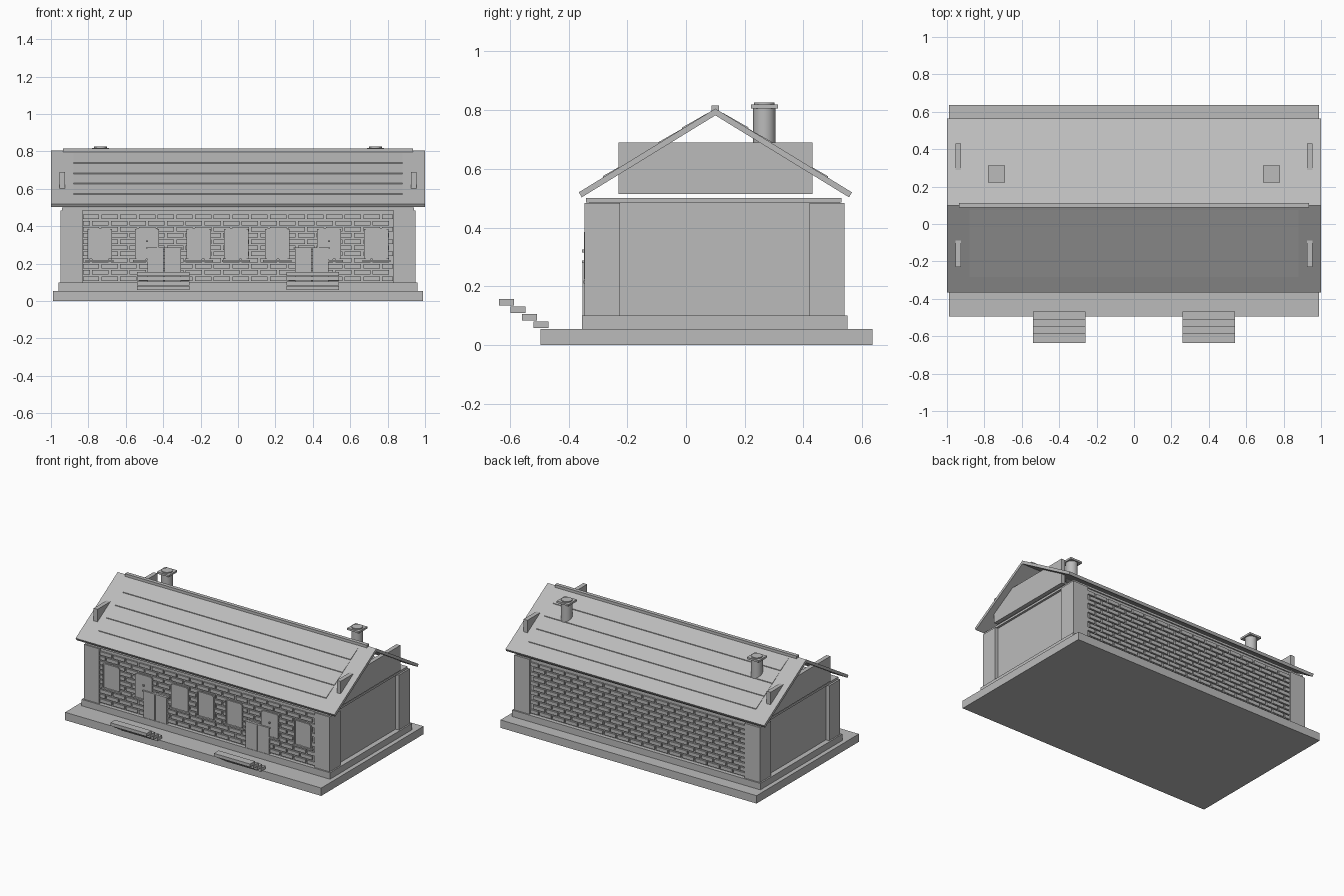
import bpy, bmesh, math
from mathutils import Matrix, Vector

if "Cube" in bpy.data.objects:
    bpy.data.objects.remove(bpy.data.objects["Cube"])

GREY = (0.5, 0.5, 0.5, 1)
stone = bpy.data.materials.new("plain grey")
stone.use_nodes = True
stone.diffuse_color = GREY
stone.node_tree.nodes["Principled BSDF"].inputs["Base Color"].default_value = GREY


def finish(name, bm):
    bmesh.ops.recalc_face_normals(bm, faces=bm.faces)
    mesh = bpy.data.meshes.new(name)
    bm.to_mesh(mesh)
    bm.free()
    mesh.materials.append(stone)
    ob = bpy.data.objects.new(name, mesh)
    bpy.context.collection.objects.link(ob)
    return ob


def add_box(bm, x, y, z):
    """Box from (low, high) pairs on each axis."""
    size = [b - a for a, b in (x, y, z)]
    mid = [(a + b) / 2 for a, b in (x, y, z)]
    bmesh.ops.create_cube(bm, size=1, matrix=Matrix.Translation(mid) @ Matrix.Diagonal((*size, 1)))


def boxes(name, items):
    bm = bmesh.new()
    for item in items:
        add_box(bm, *item)
    return finish(name, bm)


def extrude_x(bm, profile, half):
    """Prism along x from a profile of (y, z) points."""
    face = bm.faces.new([bm.verts.new((-half, y, z)) for y, z in profile])
    out = bmesh.ops.extrude_face_region(bm, geom=[face])
    moved = [v for v in out["geom"] if isinstance(v, bmesh.types.BMVert)]
    bmesh.ops.translate(bm, verts=moved, vec=(2 * half, 0, 0))


def both(low, high):
    return [(low, high), (-high, -low)]


# Ground slab, plinth, wall core and ceiling slab
boxes("ground_slab", [((-0.99, 0.99), (-0.495, 0.635), (0, 0.055))])
boxes("plinth", [((-0.96, 0.96), (-0.355, 0.55), (0.055, 0.1))])
boxes("wall_core", [((-0.925, 0.925), (-0.328, 0.522), (0.1, 0.485))])
boxes("ceiling_slab", [((-0.94, 0.94), (-0.34, 0.53), (0.485, 0.5))])

# Corner posts
boxes("corner_posts", [(x, y, (0.1, 0.483)) for x in both(0.832, 0.95)
                       for y in ((-0.345, -0.225), (0.42, 0.54))])


# Brick courses in running bond
def brick_wall(name, y):
    rows, pitch, height, edge = 11, 0.1, 0.033, 0.83
    items = []
    for row in range(rows):
        z = 0.108 + row * height
        start = -edge - (row % 2) * pitch / 2
        for col in range(18):
            a = max(start + col * pitch, -edge)
            b = min(start + col * pitch + pitch - 0.012, edge)
            if b - a > 0.01:
                items.append(((a, b), y, (z, z + height - 0.009)))
    return boxes(name, items)


brick_wall("front_bricks", (-0.338, -0.325))
brick_wall("back_bricks", (0.52, 0.534))

# Windows: pane, raised side strips and sill
panes, strips, sills = [], [], []
for cx in (-0.74, -0.487, -0.21, -0.01, 0.21, 0.487, 0.74):
    panes.append(((cx - 0.055, cx + 0.055), (-0.344, -0.325), (0.225, 0.39)))
    for s in (-1, 1):
        mid = cx + s * 0.06
        strips.append(((mid - 0.005, mid + 0.005), (-0.347, -0.325), (0.225, 0.385)))
    sills.append(((cx - 0.075, cx + 0.075), (-0.349, -0.325), (0.21, 0.22)))
boxes("window_panes", panes)
boxes("window_side_strips", strips)
boxes("window_sills", sills)

# Double doors with lintels and small knobs
boxes("door_leaves", [(x, (-0.352, -0.325), (0.1, 0.28))
                      for pair in ((0.305, 0.392), (0.398, 0.485)) for x in both(*pair)])
boxes("door_lintels", [(x, (-0.355, -0.325), (0.28, 0.287)) for x in both(0.298, 0.492)])
boxes("knobs", [(x, (-0.354, -0.34), (0.315, 0.325)) for x in both(0.482, 0.492)])

# Floating entrance steps that climb outward
steps = []
for i in range(4):
    y, z = -0.52 - i * 0.039, 0.058 + i * 0.0255
    steps += [(x, (y, y + 0.052), (z, z + 0.022)) for x in both(0.26, 0.54)]
boxes("entrance_steps", steps)

# Gable boards that poke through the roof
boxes("gable_boards", [(x, (-0.23, 0.43), (0.515, 0.69)) for x in both(0.925, 0.955)])

# Roof slopes as one folded sheet
RIDGE_Y, RIDGE_Z, RUN, SLOPE = 0.1, 0.805, 0.465, 0.613
bm = bmesh.new()
for s in (-1, 1):
    extrude_x(bm, [(RIDGE_Y, RIDGE_Z), (RIDGE_Y + s * RUN, RIDGE_Z - RUN * SLOPE),
                   (RIDGE_Y + s * (RUN - 0.01), RIDGE_Z - RUN * SLOPE - 0.017),
                   (RIDGE_Y, RIDGE_Z - 0.023)], 1.0)
finish("roof_sheet", bm)

# Thin overlapping roof strips
bm = bmesh.new()
for s in (-1, 1):
    for i in range(4):
        a = 0.025 + i * 0.09
        b = a + 0.088
        za, zb = RIDGE_Z - a * SLOPE, RIDGE_Z - b * SLOPE
        extrude_x(bm, [(RIDGE_Y + s * a, za + 0.001), (RIDGE_Y + s * b, zb + 0.005),
                       (RIDGE_Y + s * b, zb - 0.005), (RIDGE_Y + s * a, za - 0.005)], 0.88)
finish("roof_strips", bm)
boxes("ridge_beam", [((-0.935, 0.935), (0.087, 0.113), (0.79, 0.816))])

# Chimneys: round stack, square cap and round lid
bm = bmesh.new()
for cx in (-0.735, 0.735):
    for radius, low, high in ((0.038, 0.68, 0.81), (0.035, 0.815, 0.826)):
        bmesh.ops.create_cone(bm, cap_ends=True, segments=32, radius1=radius, radius2=radius,
                              depth=high - low,
                              matrix=Matrix.Translation((cx, 0.267, (low + high) / 2)))
    add_box(bm, (cx - 0.046, cx + 0.046), (0.221, 0.313), (0.806, 0.819))
chimneys = finish("chimneys", bm)
bpy.context.view_layer.objects.active = chimneys
chimneys.select_set(True)
bpy.ops.object.shade_smooth_by_angle(angle=math.radians(40))
